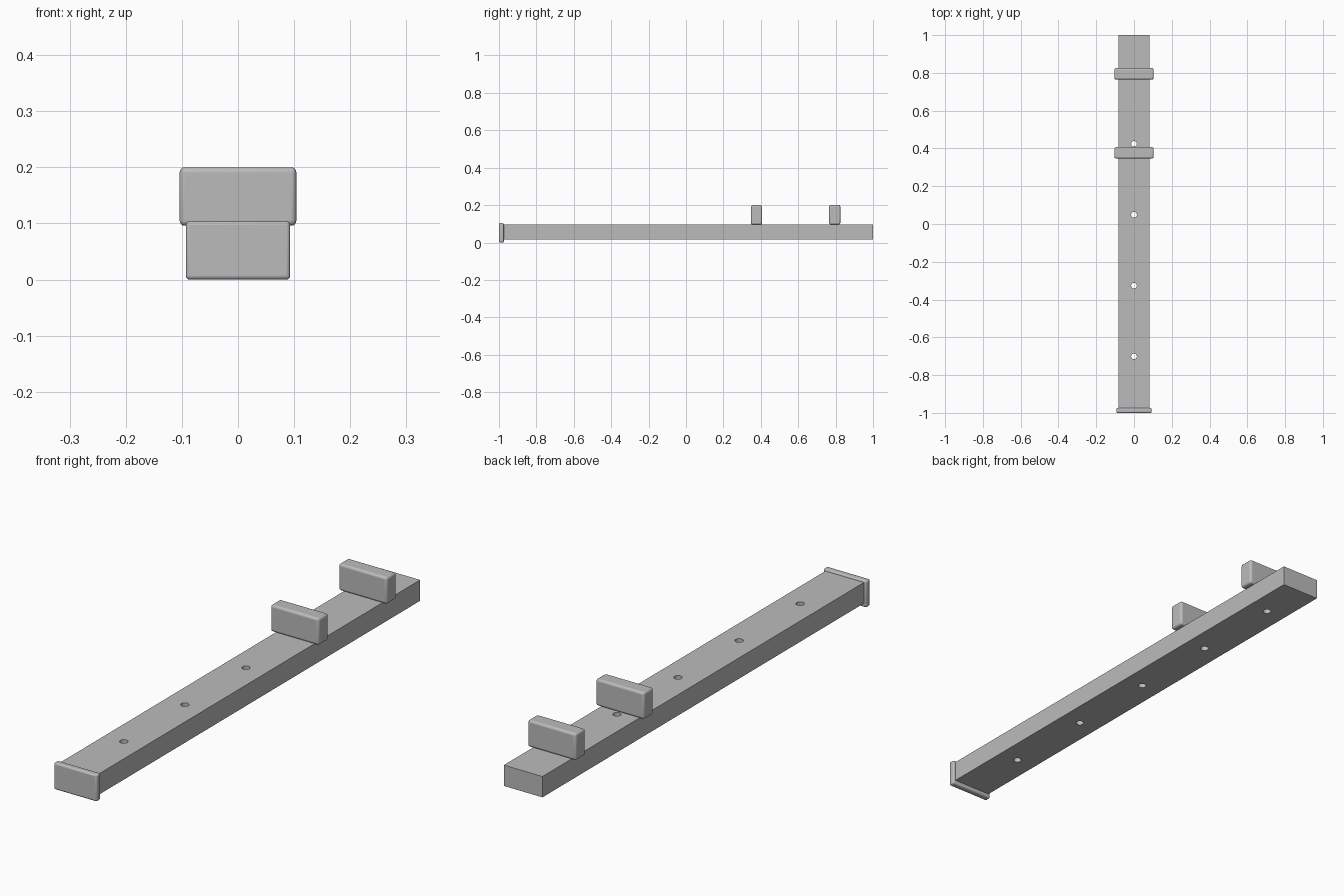
import bpy

if "Cube" in bpy.data.objects:
    bpy.data.objects.remove(bpy.data.objects["Cube"])

grey = bpy.data.materials.new("plain_grey")
grey.diffuse_color = (0.5, 0.5, 0.5, 1)
grey.use_nodes = True
grey.node_tree.nodes["Principled BSDF"].inputs["Base Color"].default_value = grey.diffuse_color


def box(name, x, y, z, bevel=0.0):
    """Axis-aligned box from (min, max) ranges, optionally with rounded edges."""
    ranges = (x, y, z)
    bpy.ops.mesh.primitive_cube_add(size=1, location=[(a + b) / 2 for a, b in ranges])
    ob = bpy.context.object
    ob.name = name
    ob.scale = [b - a for a, b in ranges]
    bpy.ops.object.transform_apply(location=False, rotation=False, scale=True)
    ob.data.materials.append(grey)
    if bevel:
        mod = ob.modifiers.new("rounded_edges", 'BEVEL')
        mod.width = bevel
        mod.segments = 4
        bpy.ops.object.shade_smooth_by_angle()
    return ob


# Long rail
rail = box("rail", (-0.083, 0.083), (-0.98, 1.0), (0.016, 0.097))

# Row of screw holes drilled through the rail
for i in range(5):
    bpy.ops.mesh.primitive_cylinder_add(vertices=32, radius=0.015, depth=0.3,
                                        location=(0, -0.701 + 0.375 * i, 0.056))
    cutter = bpy.context.object
    cutter.name = f"hole_cutter_{i + 1}"
    cutter.data.materials.append(grey)
    cutter.hide_render = True
    cutter.hide_viewport = True
    mod = rail.modifiers.new(f"screw_hole_{i + 1}", 'BOOLEAN')
    mod.operation = 'DIFFERENCE'
    mod.solver = 'EXACT'
    mod.object = cutter

# End plate at the front
box("end_plate", (-0.093, 0.093), (-1.0, -0.974), (0.0, 0.104), 0.007)

# Two raised stop blocks
for name, y in (("middle_block", 0.377), ("rear_block", 0.795)):
    box(name, (-0.104, 0.104), (y - 0.03, y + 0.03), (0.096, 0.2), 0.009)
